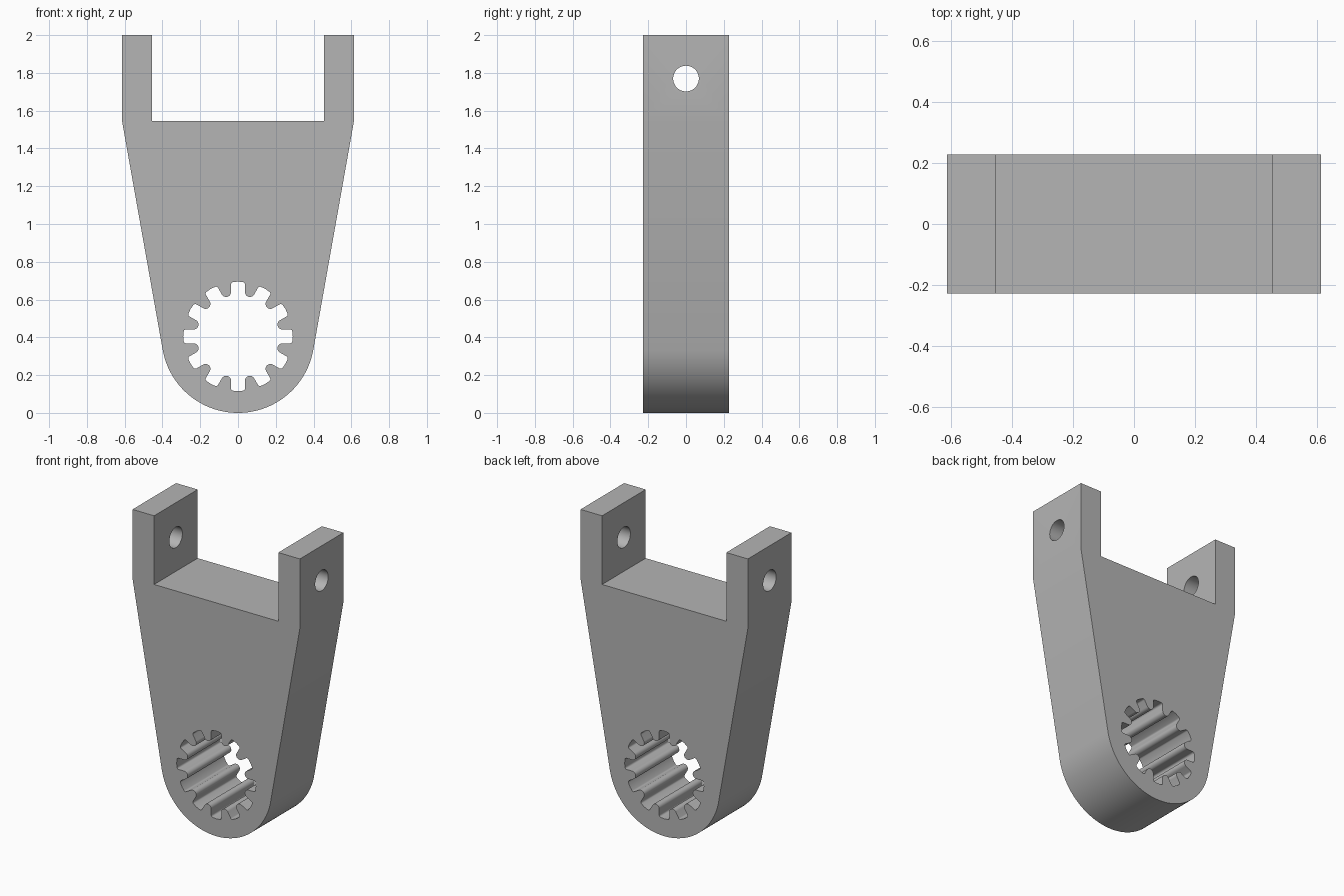
import bpy, bmesh
from math import sin, cos, pi, acos, atan2, hypot, radians

cube = bpy.data.objects.get("Cube")
if cube:
    bpy.data.objects.remove(cube, do_unlink=True)

# Main dimensions
HALF_W, HALF_D, TOP = 0.613, 0.228, 2.0
ARM_IN, FLOOR, KNEE = 0.455, 1.545, 1.54
HUB_R = HUB_Z = 0.405
PIN_Z, PIN_R = 1.77, 0.068
TEETH, ROOT_R, SLOT, FILLET = 12, 0.29, 0.037, 0.012
CAP_POS = 0.243

steel = bpy.data.materials.new("steel grey")
steel.use_nodes = True
grey = (0.46, 0.46, 0.46, 1)
steel.diffuse_color = grey
steel.node_tree.nodes["Principled BSDF"].inputs["Base Color"].default_value = grey


def arc(cx, cz, r, start, end, steps):
    """Points along an arc in the XZ plane."""
    angles = [start + (end - start) * i / steps for i in range(steps + 1)]
    return [(cx + r * cos(a), cz + r * sin(a)) for a in angles]


def prism(name, points, half, axis="y"):
    """Extrude a closed outline equally both ways along an axis."""
    bm = bmesh.new()
    place = (lambda u, v: (u, -half, v)) if axis == "y" else (lambda u, v: (-half, u, v))
    face = bm.faces.new([bm.verts.new(place(u, v)) for u, v in points])
    moved = bmesh.ops.extrude_face_region(bm, geom=[face])["geom"]
    offset = (0, 2 * half, 0) if axis == "y" else (2 * half, 0, 0)
    bmesh.ops.translate(bm, vec=offset, verts=[g for g in moved if isinstance(g, bmesh.types.BMVert)])
    bmesh.ops.recalc_face_normals(bm, faces=bm.faces)
    mesh = bpy.data.meshes.new(name)
    bm.to_mesh(mesh)
    bm.free()
    mesh.materials.append(steel)
    obj = bpy.data.objects.new(name, mesh)
    bpy.context.collection.objects.link(obj)
    return obj


# Fork outline: round hub, tangent sides, two upright arms
rise = KNEE - HUB_Z
tilt = acos(HUB_R / hypot(HALF_W, rise)) - atan2(rise, HALF_W)
outline = arc(0, HUB_Z, HUB_R, -pi + tilt, -tilt, 64)
right = [(HALF_W, KNEE), (HALF_W, TOP), (ARM_IN, TOP), (ARM_IN, FLOOR)]
outline += right + [(-x, z) for x, z in reversed(right)]
fork = prism("fork_bracket", outline, HALF_D)

# Splined bore: straight slots with filleted roots between rounded teeth
half_pitch = pi / TEETH
cap_x, cap_z = CAP_POS * sin(half_pitch), CAP_POS * cos(half_pitch)
cap_r = cap_x - SLOT
root_z = (ROOT_R ** 2 - SLOT ** 2) ** 0.5
slot = [(0, ROOT_R)]
slot += arc(SLOT - FILLET, root_z - FILLET, FILLET, pi / 2, 0, 4)
slot += arc(cap_x, cap_z, cap_r, pi, 1.5 * pi - half_pitch, 7)
slot = [(-x, z) for x, z in reversed(slot[1:-1])] + slot
bore = []
for i in range(TEETH):
    a = -2 * half_pitch * i
    bore += [(x * cos(a) - z * sin(a), HUB_Z + x * sin(a) + z * cos(a)) for x, z in slot]

cutters = [
    prism("bore_cutter", bore, 0.5),
    prism("pin_hole_cutter", arc(0, PIN_Z, PIN_R, 0, 2 * pi, 48)[:-1], 1, "x"),
]

# Cut the bore and the pin holes through both arms
bpy.ops.object.select_all(action="DESELECT")
bpy.context.view_layer.objects.active = fork
fork.select_set(True)
for cutter in cutters:
    cutter.hide_render = True
    cut = fork.modifiers.new(cutter.name, "BOOLEAN")
    cut.operation, cut.solver, cut.object = "DIFFERENCE", "EXACT", cutter
    bpy.ops.object.modifier_apply(modifier=cut.name)
    bpy.data.objects.remove(cutter, do_unlink=True)

bpy.ops.object.shade_smooth_by_angle(angle=radians(30))
